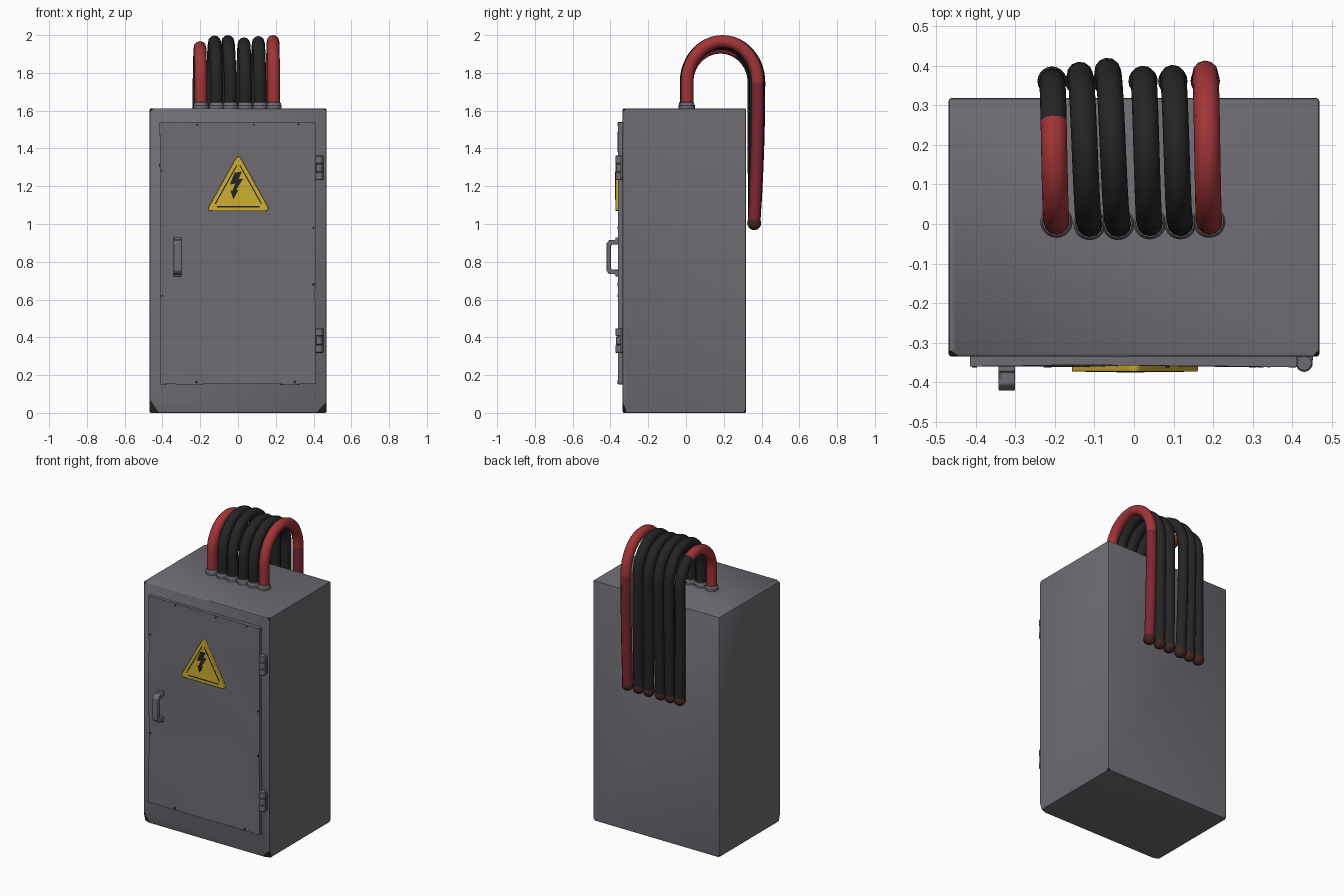
import bpy, bmesh, math, random
from mathutils import Vector, noise

if "Cube" in bpy.data.objects:
    bpy.data.objects.remove(bpy.data.objects["Cube"])

random.seed(4)


def material(name, rgb):
    m = bpy.data.materials.new(name)
    m.diffuse_color = (*rgb, 1)
    m.use_nodes = True
    m.node_tree.nodes["Principled BSDF"].inputs["Base Color"].default_value = m.diffuse_color
    return m


GREY = material("grey steel", (0.158, 0.150, 0.170))
BLACK = material("black rubber", (0.018, 0.018, 0.018))
RED = material("red rubber", (0.36, 0.035, 0.038))
CRIMSON = material("crimson rubber", (0.21, 0.02, 0.035))
CAP = material("dark red cap", (0.055, 0.018, 0.016))
YELLOW = material("warning yellow", (0.62, 0.43, 0.03))


def finish(name, bm, mats, bevel=0, segments=2):
    """Turn a bmesh into a smooth-shaded object with crisp edges."""
    bmesh.ops.recalc_face_normals(bm, faces=bm.faces[:])
    me = bpy.data.meshes.new(name)
    bm.to_mesh(me)
    bm.free()
    for m in mats:
        me.materials.append(m)
    ob = bpy.data.objects.new(name, me)
    bpy.context.collection.objects.link(ob)
    if bevel:
        mod = ob.modifiers.new("bevel", 'BEVEL')
        mod.width, mod.segments = bevel, segments
        mod.limit_method, mod.angle_limit = 'ANGLE', math.radians(35)
    bpy.ops.object.select_all(action='DESELECT')
    ob.select_set(True)
    bpy.context.view_layer.objects.active = ob
    bpy.ops.object.shade_smooth_by_angle(angle=math.radians(35))
    return ob


def box_bm(lo, hi):
    bm = bmesh.new()
    bmesh.ops.create_cube(bm, size=1)
    for v in bm.verts:
        v.co = [(a + b) / 2 + c * (b - a) for a, b, c in zip(lo, hi, v.co)]
    return bm


def box(name, lo, hi, mat, bevel=0):
    return finish(name, box_bm(lo, hi), [mat], bevel)


def prism(name, pts, axis, a, b, mat, bevel=0):
    """Extrude a 2D outline along x (outline in y,z) or y (outline in x,z)."""
    bm = bmesh.new()
    put = (lambda p: (a, p[0], p[1])) if axis == 'x' else (lambda p: (p[0], a, p[1]))
    face = bm.faces.new([bm.verts.new(put(p)) for p in pts])
    ext = bmesh.ops.extrude_face_region(bm, geom=[face])
    shift = Vector((b - a, 0, 0)) if axis == 'x' else Vector((0, b - a, 0))
    bmesh.ops.translate(bm, vec=shift, verts=[e for e in ext['geom'] if isinstance(e, bmesh.types.BMVert)])
    return finish(name, bm, [mat], bevel)


def lathe(name, profile, centre, mat, sides=20):
    """Stack of (radius, z) rings around a vertical axis, closed at both ends."""
    bm = bmesh.new()
    rings = [[bm.verts.new((centre[0] + r * math.cos(t), centre[1] + r * math.sin(t), z))
              for t in (2 * math.pi * i / sides for i in range(sides))] for r, z in profile]
    for lo, hi in zip(rings, rings[1:]):
        for i in range(sides):
            j = (i + 1) % sides
            bm.faces.new((lo[i], lo[j], hi[j], hi[i]))
    bm.faces.new(rings[0])
    bm.faces.new(rings[-1])
    return finish(name, bm, [mat])


# Cabinet body, with worn black corners cut off by planes
LO, HI = (-0.468, -0.335, 0), (0.468, 0.318, 1.612)
bm = box_bm(LO, HI)
bmesh.ops.bevel(bm, geom=bm.edges[:], offset=0.007, segments=2, profile=0.5, affect='EDGES')
chips = [(-1, -1, -1, .05, .02, .075), (1, -1, -1, .055, .02, .06), (-1, -1, 1, .03, .018, .02),
         (1, -1, 1, .018, .018, .018), (-1, 1, -1, .02, .02, .02), (1, 1, -1, .018, .018, .02)]
for sx, sy, sz, a, b, c in chips:
    corner = Vector([h if s > 0 else l for s, l, h in zip((sx, sy, sz), LO, HI)])
    cut = bmesh.ops.bisect_plane(bm, geom=bm.verts[:] + bm.edges[:] + bm.faces[:], dist=1e-5,
                                 plane_co=corner - Vector((sx * a, 0, 0)),
                                 plane_no=Vector((sx / a, sy / b, sz / c)).normalized(), clear_outer=True)
    edges = [e for e in cut['geom_cut'] if isinstance(e, bmesh.types.BMEdge)]
    if edges:
        bmesh.ops.edgeloop_fill(bm, edges=edges, mat_nr=1)
finish("cabinet_body", bm, [GREY, BLACK])

# Door, gently dented
bm = box_bm((-0.413, -0.359, 0.152), (0.41, -0.33, 1.538))
bmesh.ops.subdivide_edges(bm, edges=bm.edges[:], cuts=11, use_grid_fill=True)
for v in bm.verts:
    if v.co.y < -0.35:
        v.co.y += 0.004 * noise.noise(v.co * 4)
    v.co.x += 0.003 * noise.noise(v.co * 9 + Vector((5, 0, 0)))
    v.co.z += 0.003 * noise.noise(v.co * 9 + Vector((0, 0, 5)))
finish("door", bm, [GREY], 0.005)

# Small paint chips around the door edge
for i, (x, z) in enumerate([(-.215, 1.526), (.085, 1.526), (.32, 1.528), (-.403, .62), (-.403, 1.28),
                            (.4, .98), (.4, .68), (.3, .163), (-.22, .163)]):
    s = random.uniform(0.006, 0.01)
    prism(f"door_chip_{i}", [(x - s, z), (x, z - s), (x + s, z), (x + s * .3, z + s)], 'y', -0.3625, -0.356, BLACK)

# Door handle: bracket outline with feet
handle = [(-.355, .722), (-.374, .722), (-.374, .734), (-.405, .734), (-.421, .752), (-.421, .898),
          (-.405, .916), (-.374, .916), (-.374, .928), (-.355, .928), (-.355, .892), (-.390, .892),
          (-.397, .884), (-.397, .766), (-.390, .758), (-.355, .758)]
prism("door_handle", handle, 'x', -0.342, -0.300, GREY, 0.004)

# Hinges: three knuckles and a leaf each
for i, z in enumerate((0.318, 1.232)):
    n = f"hinge_{i + 1}"
    box(n + "_leaf", (0.405, -0.345, z + .004), (0.452, -0.33, z + .126), GREY, 0.003)
    r = 0.0215
    prof = []
    for k, (a, b, q) in enumerate(((0, .042, r), (.042, .088, r * .85), (.088, .13, r))):
        prof += [(q - .004, z + a), (q, z + a + .004), (q, z + b - .004), (q - .004, z + b)]
    lathe(n + "_knuckles", prof, (0.430, -0.352), GREY)

# Warning sign: rounded triangle plate, black border lines and bolt
A, B, C = Vector((-0.168, 1.068)), Vector((0.172, 1.068)), Vector((0.002, 1.372))
mid = (A + B + C) / 3
outline = []
for p, q, s in ((A, C, B), (B, A, C), (C, B, A)):
    u, w = p + (q - p).normalized() * .032, p + (s - p).normalized() * .032
    for t in (0, .25, .5, .75, 1):
        outline.append(u * (1 - t) ** 2 + p * 2 * t * (1 - t) + w * t * t)
prism("warning_plate", outline, 'y', -0.373, -0.352, YELLOW, 0.003)
inner = [mid + (p - mid) * .77 for p in (A, B, C)]
for i in range(3):
    p, q = inner[i], inner[(i + 1) % 3]
    d = (q - p).normalized()
    nrm = Vector((-d.y, d.x)) * .003
    p, q = p + d * .018, q - d * .018
    prism(f"warning_border_{i + 1}", [p - nrm, q - nrm, q + nrm, p + nrm], 'y', -0.3745, -0.371, BLACK)
bolt = [(-.018, 1.272), (.02, 1.278), (.004, 1.238), (.026, 1.238), (-.010, 1.180), (.002, 1.180),
        (-.024, 1.130), (-.040, 1.176), (-.029, 1.178), (-.014, 1.214), (-.044, 1.208)]
prism("warning_bolt", bolt, 'y', -0.3755, -0.371, BLACK)

# Cables: (base x, end x, base y, outer y, peak z, colour)
cables = [(-.196, -.207, .006, .392, 1.968, 'half'), (-.112, -.137, 0, .410, 1.998, 'black'),
          (-.040, -.067, 0, .420, 2.0, 'black'), (.040, .023, .002, .400, 1.988, 'black'),
          (.117, .098, .002, .402, 1.995, 'black'), (.190, .180, .006, .413, 2.0, 'red')]
R, ARC_Z, END_Z = 0.033, 1.75, 1.005
for i, (x0, x1, y0, y1, top, colour) in enumerate(cables):
    n = f"cable_{i + 1}"
    y1 -= R
    half, rise, N = (y1 - y0) / 2, top - R - ARC_Z, 28
    path = [(x0, y0, 1.60), (x0, y0, 1.68)]
    for k in range(N + 1):
        t = math.pi * k / N
        path.append((x0 + (x1 - x0) * k / N, y0 + half * (1 - math.cos(t)), ARC_Z + rise * math.sin(t)))
    for k in range(1, 6):
        f = k / 5
        path.append((x1, y1 + (0.361 - y1) * f * f, ARC_Z + (END_Z - ARC_Z) * f))
    cu = bpy.data.curves.new(n, 'CURVE')
    cu.dimensions, cu.bevel_depth, cu.bevel_resolution, cu.use_fill_caps = '3D', R, 4, True
    sp = cu.splines.new('POLY')
    sp.points.add(len(path) - 1)
    for pt, co in zip(sp.points, path):
        pt.co = (*co, 1)
    tmp = bpy.data.objects.new(n + "_path", cu)
    bpy.context.collection.objects.link(tmp)
    bpy.context.view_layer.update()
    me = bpy.data.meshes.new_from_object(tmp.evaluated_get(bpy.context.evaluated_depsgraph_get()))
    bpy.data.objects.remove(tmp)
    bm = bmesh.new()
    bm.from_mesh(me)
    for f in bm.faces:
        c = f.calc_center_median()
        back = c.y > 0.265
        f.material_index = {'black': 0, 'half': 0 if back else 1,
                            'red': 2 if back and c.z < 1.72 else 1}[colour]
    finish(n, bm, [BLACK, RED, CRIMSON])

    # Rounded end cap and base collar
    bm = bmesh.new()
    bmesh.ops.create_uvsphere(bm, u_segments=20, v_segments=12, radius=0.037)
    bmesh.ops.translate(bm, vec=(x1, 0.361, END_Z), verts=bm.verts[:])
    finish(n + "_end_cap", bm, [CAP])
    lathe(n + "_collar", [(.041, 1.605), (.041, 1.628), (.037, 1.633), (.036, 1.643), (.031, 1.646)],
          (x0, y0), GREY)
